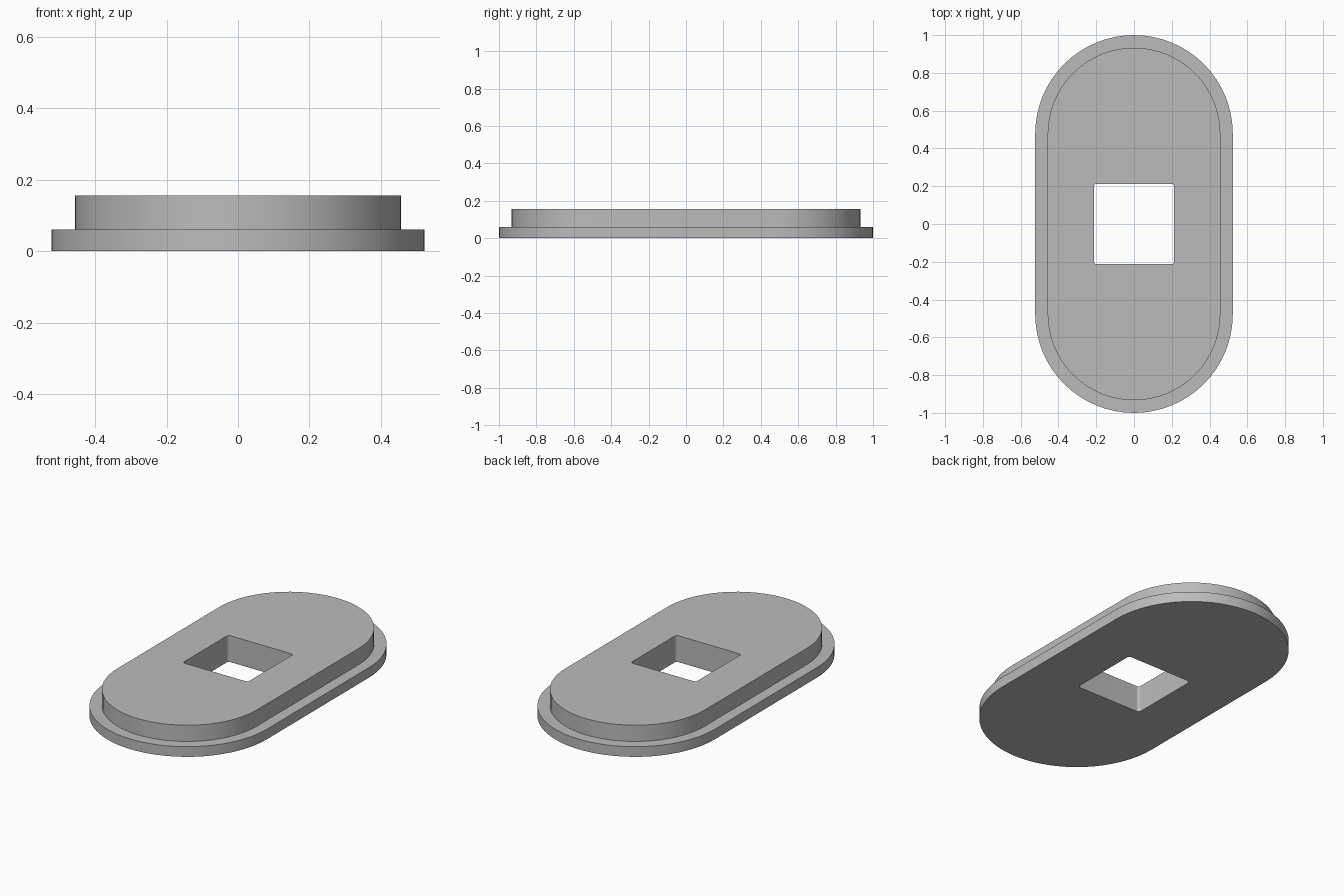
import bpy, bmesh
from math import sin, cos, pi

cube = bpy.data.objects.get("Cube")
if cube:
    bpy.data.objects.remove(cube, do_unlink=True)

STEPS = 16  # segments per quarter-round corner


def rounded_ring(bm, half_x, half_y, radius, z):
    """Ring of vertices around a rectangle with rounded corners."""
    ring = []
    for corner, (sx, sy) in enumerate([(1, 1), (-1, 1), (-1, -1), (1, -1)]):
        for i in range(STEPS + 1):
            a = (corner + i / STEPS) * pi / 2
            ring.append(bm.verts.new((sx * (half_x - radius) + radius * cos(a),
                                      sy * (half_y - radius) + radius * sin(a), z)))
    return ring


def loft_closed(bm, rings):
    """Bridge each ring to the next, and the last back to the first."""
    for lower, upper in zip(rings, rings[1:] + rings[:1]):
        n = len(lower)
        for i in range(n):
            j = (i + 1) % n
            bm.faces.new((lower[i], lower[j], upper[j], upper[i]))


grey = bpy.data.materials.new("plain grey")
grey.use_nodes = True
colour = (0.5, 0.5, 0.5, 1)
grey.diffuse_color = colour
grey.node_tree.nodes["Principled BSDF"].inputs["Base Color"].default_value = colour

# Stepped section: base flange, raised plate, then down through the square hole
flange = (0.523, 1.0, 0.523)
plate = (0.457, 0.933, 0.457)
hole = (0.213, 0.213, 0.016)
bottom, step, top = 0, 0.06, 0.156

bm = bmesh.new()
section = [(flange, bottom), (flange, step), (plate, step),
           (plate, top), (hole, top), (hole, bottom)]
loft_closed(bm, [rounded_ring(bm, *shape, z) for shape, z in section])
bmesh.ops.remove_doubles(bm, verts=bm.verts, dist=0.0001)
bmesh.ops.recalc_face_normals(bm, faces=bm.faces)

mesh = bpy.data.meshes.new("stepped_plate")
bm.to_mesh(mesh)
bm.free()
mesh.materials.append(grey)
body = bpy.data.objects.new("stepped_plate", mesh)
bpy.context.collection.objects.link(body)

# Smooth round walls, crisp edges
bpy.ops.object.select_all(action='DESELECT')
body.select_set(True)
bpy.context.view_layer.objects.active = body
bpy.ops.object.shade_smooth_by_angle(angle=pi / 6)
